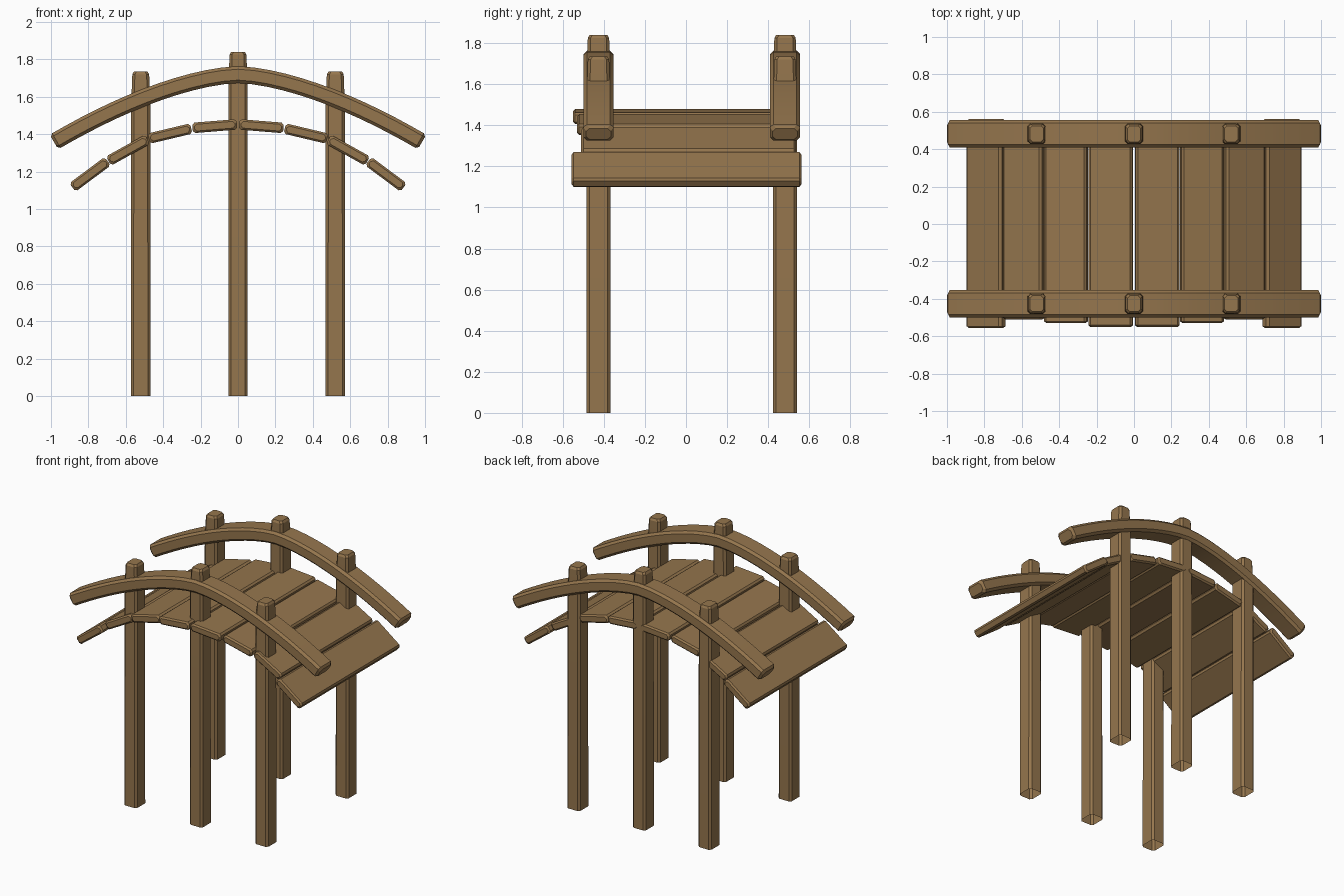
import bpy, bmesh
from mathutils import Vector

if "Cube" in bpy.data.objects:
    bpy.data.objects.remove(bpy.data.objects["Cube"])

wood = bpy.data.materials.new("wood")
wood.diffuse_color = (0.30, 0.18, 0.075, 1)
wood.use_nodes = True
wood.node_tree.nodes["Principled BSDF"].inputs["Base Color"].default_value = wood.diffuse_color

X, Y, Z = Vector((1, 0, 0)), Vector((0, 1, 0)), Vector((0, 0, 1))


def loft(name, frames, chamfer, cap_start=True):
    """Sweep a chamfered rectangle through frames of (centre, u, v, half_u, half_v)."""
    bm = bmesh.new()
    rings = []
    for c, u, v, hu, hv in frames:
        k = chamfer
        pts = [(hu, -hv + k), (hu, hv - k), (hu - k, hv), (-hu + k, hv),
               (-hu, hv - k), (-hu, -hv + k), (-hu + k, -hv), (hu - k, -hv)]
        rings.append([bm.verts.new(c + u * a + v * b) for a, b in pts])
    for r, s in zip(rings, rings[1:]):
        for i in range(8):
            j = (i + 1) % 8
            bm.faces.new((r[i], r[j], s[j], s[i]))
    bm.faces.new(rings[-1])
    if cap_start:
        bm.faces.new(rings[0][::-1])
    bmesh.ops.recalc_face_normals(bm, faces=bm.faces)
    mesh = bpy.data.meshes.new(name)
    bm.to_mesh(mesh)
    bm.free()
    mesh.materials.append(wood)
    ob = bpy.data.objects.new(name, mesh)
    bpy.context.collection.objects.link(ob)
    bpy.ops.object.select_all(action='DESELECT')
    ob.select_set(True)
    bpy.context.view_layer.objects.active = ob
    bpy.ops.object.shade_smooth_by_angle(angle=0.5)
    return ob


def post(name, x, y, h):
    rings = [(0, .052, .058), (h - .17, .051, .057),
             (h - .015, .045, .052), (h, .036, .043)]
    loft(name, [(Vector((x, y, z)), X, Y, a, b) for z, a, b in rings],
         .014, cap_start=False)


def rail(name, y):
    half, drop, power, n = .984, .36, 1.6, 24
    frames = []
    for i in range(n + 1):
        x = half * (2 * i / n - 1)
        t = abs(x) / half
        slope = -drop * power * t ** (power - 1) / half * (1 if x > 0 else -1)
        tangent = Vector((1, 0, slope)).normalized()
        normal = Vector((-tangent.z, 0, tangent.x))
        c = Vector((x, y, 1.718 - drop * t ** power))
        body = (Y, normal, .073, .045)
        end = (Y, normal, .06, .031)
        if i == 0:
            frames += [(c, *end), (c + tangent * .015, *body)]
        elif i == n:
            frames += [(c - tangent * .015, *body), (c, *end)]
        else:
            frames.append((c, *body))
    loft(name, frames, .016)


def plank(name, a, b, y0, y1):
    a, b = Vector((a[0], 0, a[1])), Vector((b[0], 0, b[1]))
    u = (b - a).normalized()
    v = Vector((-u.z, 0, u.x))
    mid, hu = (a + b) / 2, (b - a).length / 2
    rings = [(y0, .01), (y0 + .01, 0), (y1 - .01, 0), (y1, .01)]
    loft(name, [(mid + Y * y, u, v, hu - i, .028 - i) for y, i in rings], .012)


# posts and handrails on both sides
for side, y in (("front", -.426), ("back", .482)):
    for label, x, h in (("left", -.52, 1.735), ("middle", 0, 1.84), ("right", .52, 1.735)):
        post(f"{side}_{label}_post", x, y, h)
    rail(f"{side}_handrail", y)

# deck planks, mirrored about the centre
planks = [((.006, 1.452), (.243, 1.433), -.55, .54),
          ((.25, 1.43), (.477, 1.376), -.53, .53),
          ((.484, 1.372), (.692, 1.256), -.51, .535),
          ((.697, 1.255), (.885, 1.115), -.557, .562)]
for i, (a, b, y0, y1) in enumerate(planks, 1):
    plank(f"right_plank_{i}", a, b, y0, y1)
    plank(f"left_plank_{i}", (-b[0], b[1]), (-a[0], a[1]), y0, y1)
